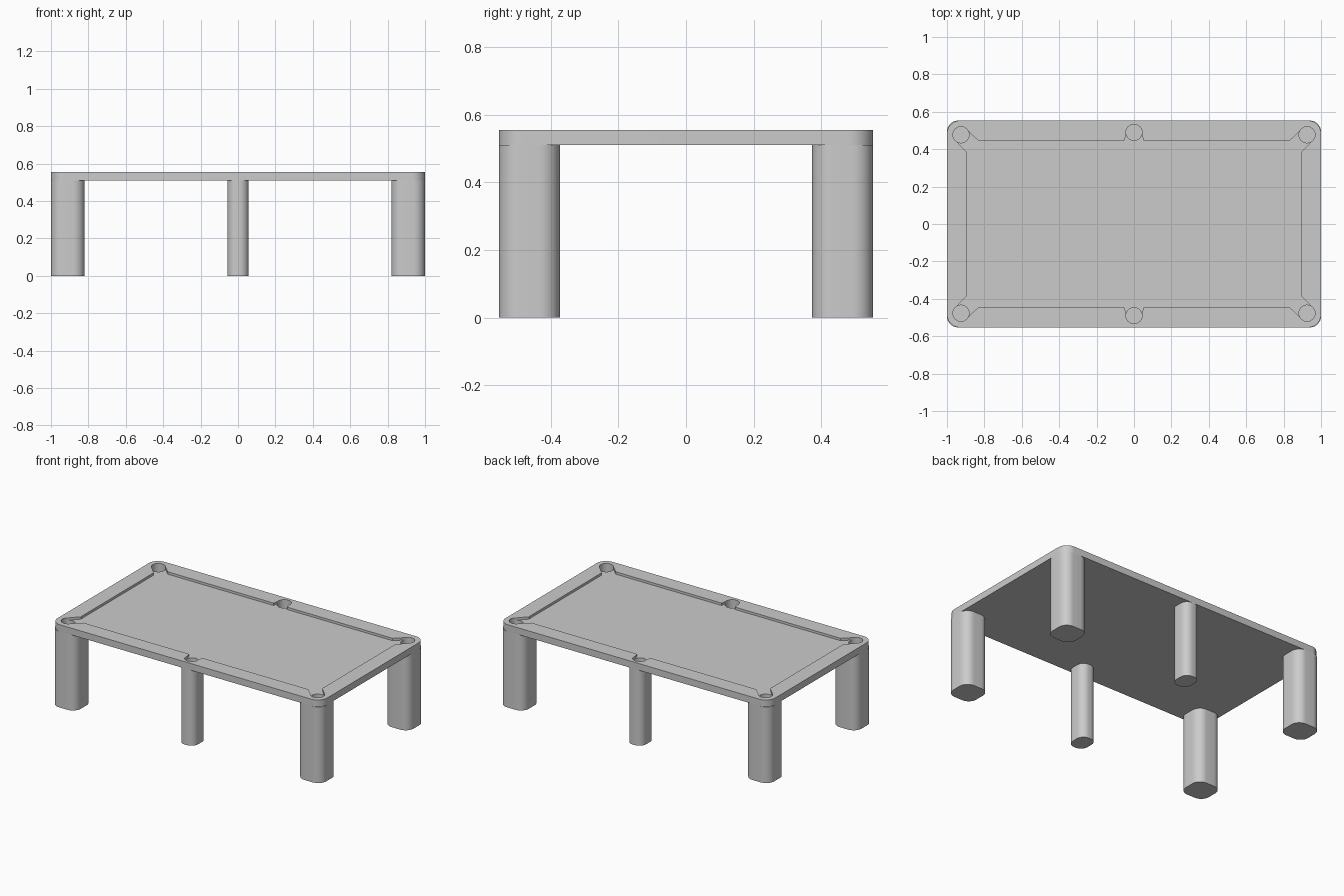
import bpy, bmesh, math

cube = bpy.data.objects.get("Cube")
if cube:
    bpy.data.objects.remove(cube, do_unlink=True)

GREY = bpy.data.materials.new("plain_grey")
GREY.use_nodes = True
GREY.diffuse_color = (0.6, 0.6, 0.6, 1)
GREY.node_tree.nodes["Principled BSDF"].inputs["Base Color"].default_value = (0.6, 0.6, 0.6, 1)

HALF_X, HALF_Y = 1.0, 0.553
TOP, UNDERSIDE, BED, POCKET_FLOOR = 0.555, 0.51, 0.539, 0.43
ABOVE = TOP + 0.1


def prism(name, outline, z0, z1):
    """Extrude a counter-clockwise outline from z0 to z1."""
    bm = bmesh.new()
    base = bm.faces.new([bm.verts.new((x, y, z0)) for x, y in outline])
    side = bmesh.ops.extrude_face_region(bm, geom=[base])["geom"]
    bmesh.ops.translate(bm, vec=(0, 0, z1 - z0),
                        verts=[v for v in side if isinstance(v, bmesh.types.BMVert)])
    bmesh.ops.recalc_face_normals(bm, faces=bm.faces)
    mesh = bpy.data.meshes.new(name)
    bm.to_mesh(mesh)
    bm.free()
    mesh.materials.append(GREY)
    obj = bpy.data.objects.new(name, mesh)
    bpy.context.collection.objects.link(obj)
    return obj


def rounded_rect(cx, cy, hx, hy, r, steps=12):
    pts = []
    for i, (sx, sy) in enumerate([(1, 1), (-1, 1), (-1, -1), (1, -1)]):
        for k in range(steps + 1):
            a = math.pi / 2 * (i + k / steps)
            pts.append((cx + sx * (hx - r) + r * math.cos(a),
                        cy + sy * (hy - r) + r * math.sin(a)))
    return pts


def circle(cx, cy, r, steps=48):
    return [(cx + r * math.cos(math.tau * k / steps),
             cy + r * math.sin(math.tau * k / steps)) for k in range(steps)]


def select_only(obj):
    bpy.ops.object.select_all(action='DESELECT')
    obj.select_set(True)
    bpy.context.view_layer.objects.active = obj


def cut(obj, cutter):
    """Subtract the cutter, then discard it."""
    cutter.hide_render = True
    mod = obj.modifiers.new("cut", 'BOOLEAN')
    mod.operation, mod.solver, mod.object = 'DIFFERENCE', 'EXACT', cutter
    select_only(obj)
    bpy.ops.object.modifier_apply(modifier=mod.name)
    bpy.data.objects.remove(cutter, do_unlink=True)


def smooth(obj):
    select_only(obj)
    bpy.ops.object.shade_smooth_by_angle(angle=math.radians(30))


# Table top with a sunken bed whose corners flare into the pockets
table_top = prism("table_top", rounded_rect(0, 0, HALF_X, HALF_Y, 0.07), UNDERSIDE, TOP)
quarter = [(0.896, 0.386), (0.954, 0.447), (0.89, 0.5),
           (0.834, 0.447), (0.05, 0.447), (0.041, 0.49)]
half = quarter + [(-x, y) for x, y in reversed(quarter)]
bed = half + [(x, -y) for x, y in reversed(half)]
cut(table_top, prism("bed_cutter", bed, BED, ABOVE))

# Six legs, each hollowed by the pocket above it
for sy, end in ((-1, "front"), (1, "back")):
    for sx, side in ((-1, "right"), (0, "middle"), (1, "left")):
        if sx:
            hx, hy, r = 0.09, 0.09, 0.06
            pocket = circle(sx * 0.925, sy * 0.477, 0.043)
        else:
            hx, hy, r = 0.057, 0.07, 0.05
            pocket = circle(0, sy * 0.49, 0.043)
        outline = rounded_rect(sx * (HALF_X - hx), sy * (HALF_Y - hy), hx, hy, r)
        if sx:
            # The outer corner follows the rounded corner of the top
            outline = [(x, y) for x, y in outline]
        leg = prism(f"{end}_{side}_leg", outline, 0, UNDERSIDE)
        for obj in (table_top, leg):
            cut(obj, prism("pocket_cutter", pocket, POCKET_FLOOR, ABOVE))
        smooth(leg)

smooth(table_top)
